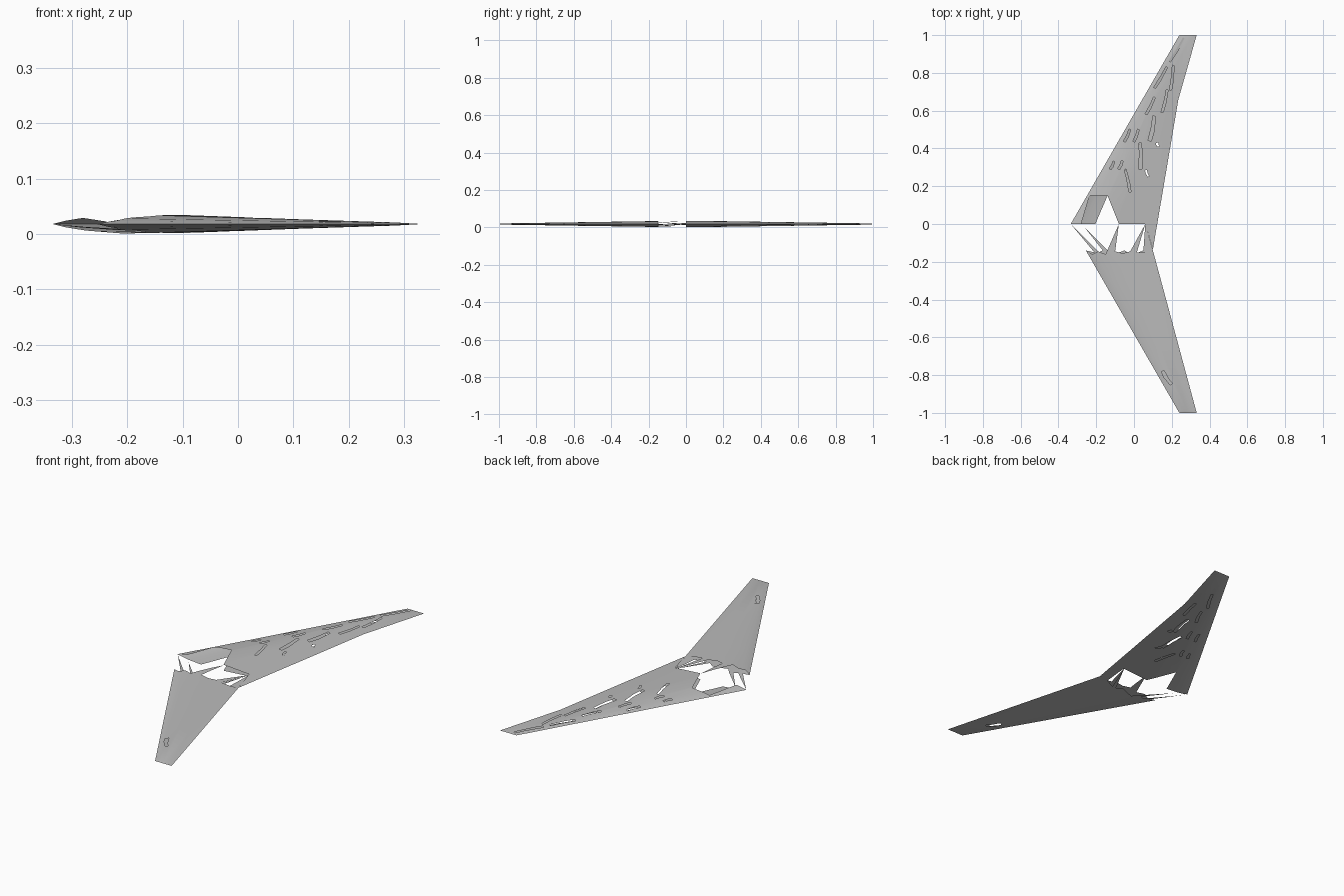
import bpy
import bmesh
from mathutils import Vector
from mathutils.geometry import delaunay_2d_cdt

cube = bpy.data.objects.get("Cube")
if cube:
    bpy.data.objects.remove(cube, do_unlink=True)

# Single worn metal colour
GREY = (0.5, 0.5, 0.5, 1)
metal = bpy.data.materials.new("grey metal")
metal.use_nodes = True
metal.diffuse_color = GREY
metal.node_tree.nodes["Principled BSDF"].inputs["Base Color"].default_value = GREY

MID, THICK, TIP_THICK, TIP_ROUND = 0.018, 0.018, 0.003, 0.012
# Aerofoil half thickness along the chord: (chord fraction, height)
SECTION = [(0, 0), (0.05, 0.32), (0.13, 0.65), (0.3, 1), (0.5, 0.92), (0.75, 0.5), (1, 0)]


def lerp(a, b, t):
    return a + (b - a) * t


def leading(y):
    return -0.335 + 0.575 * abs(y)


def trailing(y, side):
    if side < 0:
        return 0.063 + 0.267 * abs(y)
    if y < 0.66:
        return lerp(0.122, 0.235, y / 0.66)
    return lerp(0.235, 0.332, (y - 0.66) / 0.34)


def half_thickness(x, y, side):
    front, back = leading(y), trailing(y, side)
    f = min(1, max(0, (x - front) / (back - front)))
    shape = 0
    for (f0, h0), (f1, h1) in zip(SECTION, SECTION[1:]):
        if f0 <= f <= f1:
            shape = lerp(h0, h1, (f - f0) / (f1 - f0))
    a = min(1, abs(y))
    return lerp(THICK, TIP_THICK, a) * min(1, (1 - a) / TIP_ROUND) * shape


def inside(p, loop):
    hit = False
    for a, b in zip(loop, loop[1:] + loop[:1]):
        if (a[1] > p[1]) != (b[1] > p[1]):
            if p[0] < lerp(a[0], b[0], (p[1] - a[1]) / (b[1] - a[1])):
                hit = not hit
    return hit


def gash(x0, y0, x1, y1, width=0.014):
    """Ragged slit between two points."""
    a, b = Vector((x0, y0)), Vector((x1, y1))
    n = (b - a).orthogonal().normalized() * width / 2
    return [tuple(p) for p in (a - n * 0.6, a + n, a.lerp(b, 0.6) + n * 0.6,
                               b + n, b - n * 0.4, a.lerp(b, 0.4) - n)]


def skin(name, side, up, outline, holes):
    """Triangulate an outline with holes and lift it to the aerofoil."""
    points, edges = [], []

    def add_path(path, closed):
        start = len(points)
        points.extend(Vector(p) for p in path)
        edges.extend((start + i, start + i + 1) for i in range(len(path) - 1))
        if closed:
            edges.append((len(points) - 1, start))

    for loop in [outline] + holes:
        add_path(loop, True)
    for f, _ in SECTION[1:-1]:
        add_path([(lerp(leading(y), trailing(y, side), f), y)
                  for y in (0, side * 0.3, side * 0.66, side * (1 - TIP_ROUND), side)], False)
    verts, _, faces, *_ = delaunay_2d_cdt(points, edges, [], 0, 1e-5)
    bm = bmesh.new()
    made = [bm.verts.new((v.x, v.y, MID + up * half_thickness(v.x, v.y, side))) for v in verts]
    for face in faces:
        c = sum((verts[i] for i in face), Vector((0, 0))) / len(face)
        if inside(c, outline) and not any(inside(c, h) for h in holes):
            new = bm.faces.new([made[i] for i in face])
            new.normal_update()
            if new.normal.z * up < 0:
                new.normal_flip()
            new.smooth = True
    bmesh.ops.delete(bm, geom=[v for v in bm.verts if not v.link_faces], context='VERTS')
    mesh = bpy.data.meshes.new(name)
    bm.to_mesh(mesh)
    bm.free()
    mesh.materials.append(metal)
    obj = bpy.data.objects.new(name, mesh)
    bpy.context.collection.objects.link(obj)
    return obj


# Left wing: carries the torn middle and most of the damage
left_edge = [(-0.08, 0), (0.06, 0), (0.1, -0.135), (0.235, 0.66), (0.332, 1), (0.24, 1), (-0.335, 0)]
left_holes = [gash(*g) for g in (
    (0.11, 0.72, 0.175, 0.83), (0.065, 0.58, 0.11, 0.67), (-0.05, 0.435, -0.02, 0.5),
    (0, 0.435, 0.025, 0.5), (-0.125, 0.29, -0.105, 0.33), (-0.08, 0.29, -0.06, 0.335),
    (0.15, 0.59, 0.178, 0.71), (0.085, 0.44, 0.11, 0.57, 0.022), (0.035, 0.29, 0.035, 0.43, 0.02),
    (-0.02, 0.17, -0.045, 0.29), (0.195, 0.71, 0.21, 0.84), (0.19, 0.86, 0.265, 0.985))]
punctures = [gash(0.122, 0.43, 0.128, 0.41, 0.016), gash(0.062, 0.285, 0.075, 0.25, 0.012)]
# Exit holes sit a little aft of the entry holes
exits = [[(x + 0.024, y - 0.01) for x, y in h] for h in left_holes[:-2]]
skin("left_wing_top", 1, 1,
     left_edge + [(-0.28, 0), (-0.235, 0.15), (-0.14, 0.15)], left_holes + punctures)
skin("left_wing_bottom", 1, -1,
     left_edge + [(-0.205, 0), (-0.14, 0.15)], exits + punctures)

# Right wing: spiked tear along its root
right_edge = [(0.1, -0.14), (0.332, -1), (0.24, -1), (-0.255, -0.14)]
skin("right_wing_top", -1, 1,
     right_edge + [(-0.22, -0.16), (-0.19, -0.145), (-0.15, -0.16), (-0.08, 0), (-0.1, -0.145),
                   (-0.06, -0.155), (-0.02, -0.145), (0.06, 0), (0.015, -0.15), (0.06, -0.15)],
     [gash(0.15, -0.78, 0.195, -0.85, 0.02)])
skin("right_wing_bottom", -1, -1,
     right_edge + [(-0.21, -0.15), (-0.335, 0), (-0.185, -0.15), (-0.165, -0.14), (-0.26, -0.02),
                   (-0.14, -0.14), (-0.12, -0.165), (-0.05, -0.14), (-0.02, -0.16), (0.06, 0),
                   (0, -0.16), (0.05, -0.14), (0.06, 0)],
     [gash(0.175, -0.79, 0.215, -0.85, 0.02)])
